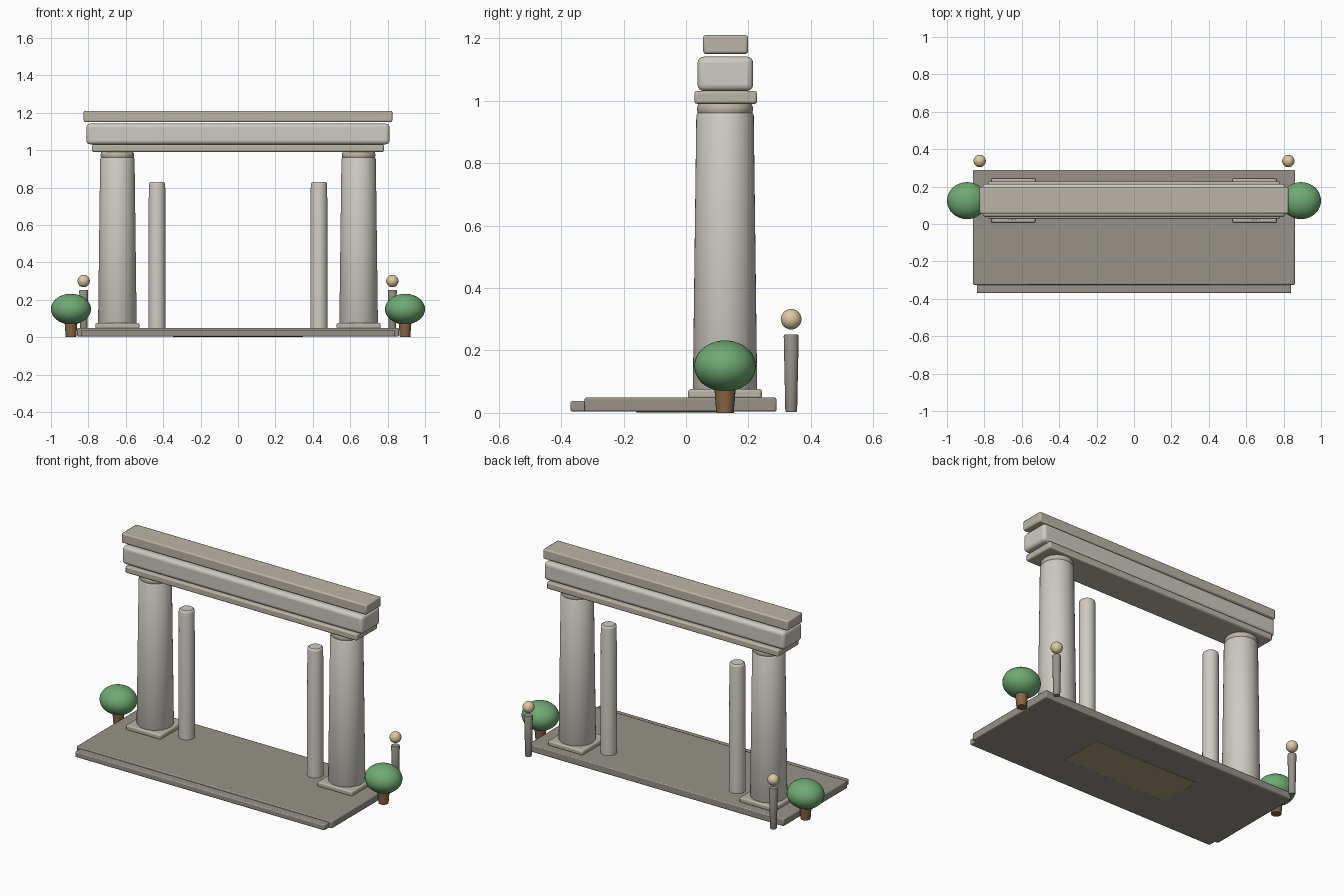
import bpy, math

if "Cube" in bpy.data.objects:
    bpy.data.objects.remove(bpy.data.objects["Cube"])


def material(name, rgb):
    m = bpy.data.materials.new(name)
    m.diffuse_color = (*rgb, 1)
    m.use_nodes = True
    m.node_tree.nodes["Principled BSDF"].inputs["Base Color"].default_value = m.diffuse_color
    return m


STONE = material("pale_stone", (0.62, 0.59, 0.54))
TRIM = material("warm_stone", (0.50, 0.46, 0.38))
PAVING = material("dark_stone", (0.31, 0.29, 0.25))
GOLD = material("inlay", (0.42, 0.36, 0.20))
GLOBE = material("lamp_globe", (0.72, 0.58, 0.36))
LEAF = material("leaf", (0.16, 0.40, 0.17))
BARK = material("bark", (0.24, 0.13, 0.06))


def finish(name, mat):
    ob = bpy.context.object
    ob.name = name
    ob.data.materials.append(mat)
    return ob


def box(name, x, y, z, mat, bevel=0.006, segments=2):
    """Bevelled block from (min, max) ranges."""
    bpy.ops.mesh.primitive_cube_add(size=1, location=[sum(r) / 2 for r in (x, y, z)])
    ob = finish(name, mat)
    ob.scale = [r[1] - r[0] for r in (x, y, z)]
    bpy.ops.object.transform_apply(location=False, rotation=False, scale=True)
    mod = ob.modifiers.new("bevel", "BEVEL")
    mod.width, mod.segments = bevel, segments
    bpy.ops.object.shade_smooth_by_angle(angle=math.radians(35))
    return ob


def turned(name, profile, x, y, mat, sides=40):
    """Closed solid of revolution from (radius, z) points."""
    verts = [(r * math.cos(a), r * math.sin(a), z) for r, z in profile
             for a in (2 * math.pi * i / sides for i in range(sides))]
    faces = [(k * sides + i, k * sides + (i + 1) % sides,
              (k + 1) * sides + (i + 1) % sides, (k + 1) * sides + i)
             for k in range(len(profile) - 1) for i in range(sides)]
    faces.append(tuple(reversed(range(sides))))
    faces.append(tuple(range((len(profile) - 1) * sides, len(profile) * sides)))
    mesh = bpy.data.meshes.new(name)
    mesh.from_pydata(verts, [], faces)
    ob = bpy.data.objects.new(name, mesh)
    bpy.context.collection.objects.link(ob)
    bpy.ops.object.select_all(action="DESELECT")
    ob.select_set(True)
    bpy.context.view_layer.objects.active = ob
    ob.location = (x, y, 0)
    finish(name, mat)
    bpy.ops.object.shade_smooth_by_angle(angle=math.radians(40))
    return ob


def ball(name, loc, radii, mat):
    bpy.ops.mesh.primitive_uv_sphere_add(segments=32, ring_count=20, radius=1, location=loc)
    ob = finish(name, mat)
    ob.scale = radii
    bpy.ops.object.shade_smooth()
    return ob


# Paved platform with a low front step and an inlay on its underside
box("platform", (-0.86, 0.86), (-0.325, 0.29), (0.004, 0.049), PAVING)
box("front_step", (-0.84, 0.84), (-0.37, -0.31), (0.004, 0.038), PAVING)
box("floor_inlay", (-0.35, 0.35), (-0.16, 0.10), (0.002, 0.03), GOLD, 0.002)

# Stacked lintel
box("lower_lintel", (-0.78, 0.78), (0.027, 0.228), (0.99, 1.031), TRIM, 0.008)
box("main_lintel", (-0.81, 0.81), (0.037, 0.215), (1.031, 1.141), STONE, 0.02, 4)
box("top_cornice", (-0.825, 0.825), (0.055, 0.199), (1.15, 1.21), TRIM, 0.008)

Y = 0.125
for s, side in ((-1, "left"), (1, "right")):
    # Main column on a square base, with a rounded neck ring
    cx = s * 0.645
    box(side + "_column_base", (cx - 0.118, cx + 0.118), (Y - 0.118, Y + 0.118),
        (0.045, 0.076), TRIM, 0.008)
    turned(side + "_column", [(0.098, 0.07), (0.103, 0.08), (0.092, 0.953), (0.087, 0.961)],
           cx, Y, STONE, 48)
    turned(side + "_column_neck", [(0.084, 0.955), (0.088, 0.962), (0.09, 0.973),
                                   (0.088, 0.984), (0.082, 0.992)], cx, Y, TRIM, 48)
    # Slim inner post
    turned(side + "_inner_post", [(0.046, 0.04), (0.044, 0.815), (0.042, 0.824), (0.035, 0.83)],
           s * 0.433, Y, STONE, 32)
    # Lamp behind the platform
    turned(side + "_lamp_post", [(0.017, 0.003), (0.019, 0.008), (0.024, 0.246), (0.022, 0.251)],
           s * 0.825, 0.337, PAVING, 24)
    ball(side + "_lamp_globe", (s * 0.825, 0.337, 0.30), (0.033, 0.033, 0.033), GLOBE)
    # Round shrub at the end of the platform
    turned(side + "_shrub_trunk", [(0.028, 0), (0.035, 0.09)], s * 0.893, Y, BARK, 24)
    ball(side + "_shrub", (s * 0.893, Y, 0.15), (0.107, 0.099, 0.082), LEAF)
